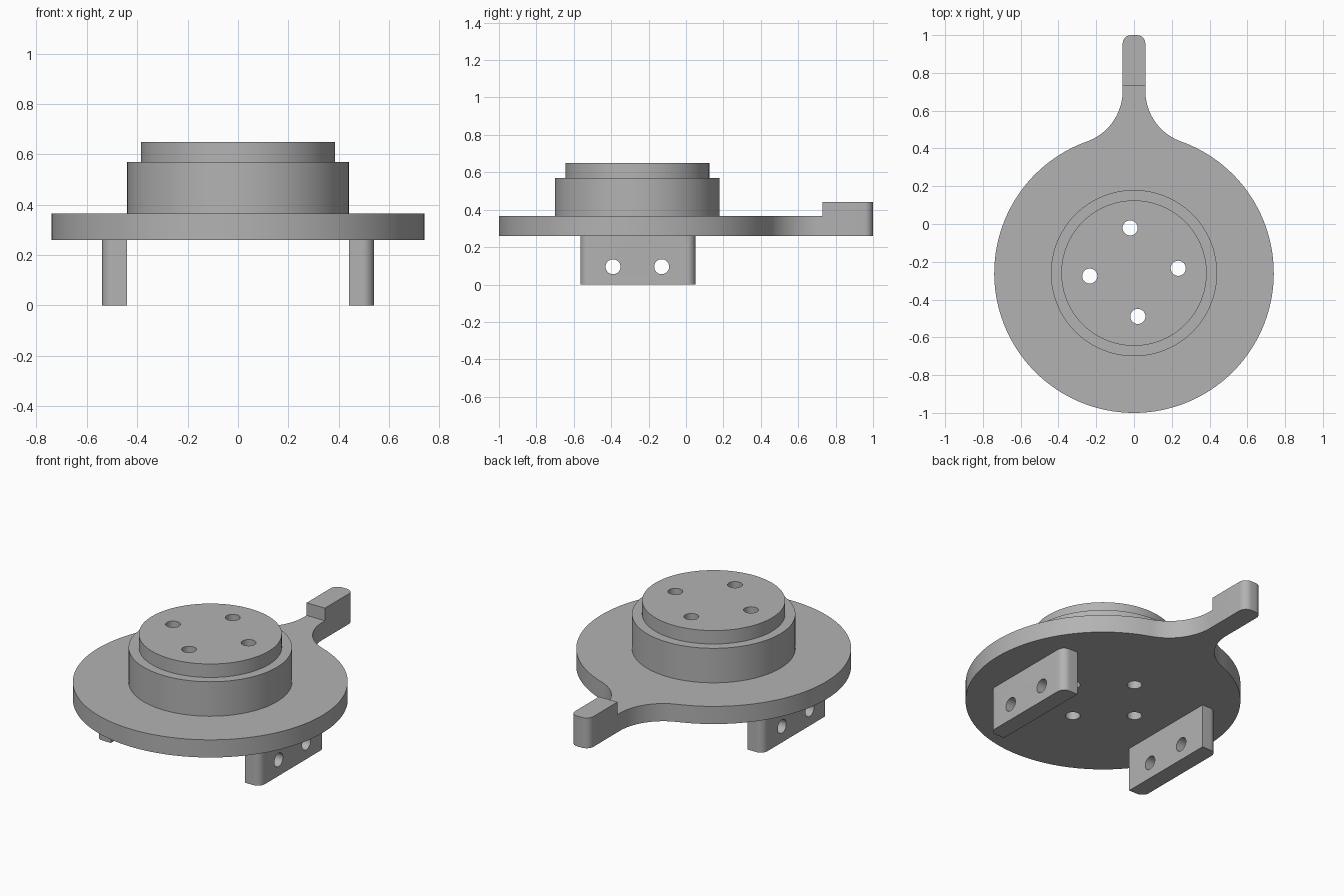
import bpy, bmesh
from math import sin, cos, pi, radians, atan2, sqrt
from mathutils import Matrix

if "Cube" in bpy.data.objects:
    bpy.data.objects.remove(bpy.data.objects["Cube"])

grey = bpy.data.materials.new("mid_grey")
grey.use_nodes = True
COLOUR = (0.45, 0.45, 0.45, 1)
grey.diffuse_color = COLOUR
grey.node_tree.nodes["Principled BSDF"].inputs["Base Color"].default_value = COLOUR

CY = -0.26          # centre of the disc in y
R = 0.74            # disc radius
Z0, Z1 = 0.26, 0.365  # plate bottom and top


def finish(name, bm):
    bmesh.ops.recalc_face_normals(bm, faces=bm.faces)
    mesh = bpy.data.meshes.new(name)
    bm.to_mesh(mesh)
    bm.free()
    mesh.materials.append(grey)
    ob = bpy.data.objects.new(name, mesh)
    bpy.context.collection.objects.link(ob)
    return ob


def prism(name, outline, z0, z1):
    bm = bmesh.new()
    face = bm.faces.new([bm.verts.new((x, y, z0)) for x, y in outline])
    new = bmesh.ops.extrude_face_region(bm, geom=[face])["geom"]
    top = [v for v in new if isinstance(v, bmesh.types.BMVert)]
    bmesh.ops.translate(bm, verts=top, vec=(0, 0, z1 - z0))
    return finish(name, bm)


def arc(cx, cy, r, a0, a1, n):
    return [(cx + r * cos(a0 + (a1 - a0) * i / n), cy + r * sin(a0 + (a1 - a0) * i / n))
            for i in range(n + 1)]


def drill(name, places, axis, length):
    bm = bmesh.new()
    for p in places:
        m = Matrix.Translation(p)
        if axis == "X":
            m = m @ Matrix.Rotation(pi / 2, 4, "Y")
        bmesh.ops.create_cone(bm, cap_ends=True, segments=32, radius1=0.04,
                              radius2=0.04, depth=length, matrix=m)
    ob = finish(name, bm)
    ob.hide_render = True
    return ob


def boolean(ob, other, operation):
    mod = ob.modifiers.new("boolean", "BOOLEAN")
    mod.operation, mod.solver, mod.object = operation, "EXACT", other
    bpy.context.view_layer.objects.active = ob
    bpy.ops.object.modifier_apply(modifier=mod.name)


# Plate outline: disc, concave fillets and a rounded lever
HALF, FIL, TIP = 0.06, 0.285, 0.045
fx = HALF + FIL
fy = CY + sqrt((R + FIL) ** 2 - fx ** 2)
touch = atan2(fy - CY, fx)
tip = arc(HALF - TIP, 1 - TIP, TIP, 0, pi / 2, 8)
right = (arc(0, CY, R, -pi / 2, touch, 72)
         + arc(fx, fy, FIL, touch - pi, -pi, 24)[1:] + tip)
left = [(-x, y) for x, y in reversed(right)]
plate = prism("base_plate", right + left[:-1], Z0, Z1)

# Raised thumb block at the end of the lever
block = [(HALF, 0.73)] + tip + [(-x, y) for x, y in reversed(tip)] + [(-HALF, 0.73)]
thumb = prism("thumb_block", block, Z1, 0.44)
boolean(plate, thumb, "UNION")
bpy.data.objects.remove(thumb)

# Stepped round hub, turned from a profile
bm = bmesh.new()
rings = [[bm.verts.new((x, y, z)) for x, y in arc(0, CY, r, 0, 2 * pi, 96)[:-1]]
         for r, z in ((0.44, Z1), (0.44, 0.57), (0.385, 0.57), (0.385, 0.65))]
for a, b in zip(rings, rings[1:]):
    for i in range(len(a)):
        bm.faces.new((a[i - 1], a[i], b[i], b[i - 1]))
bm.faces.new(rings[0])
bm.faces.new(rings[-1])
hub = finish("hub", bm)

# Two legs with rounded outer corners
legs = []
Y0, Y1, XI, XO, C = -0.565, 0.05, 0.44, 0.54, 0.045
for side, name in ((1, "left_leg"), (-1, "right_leg")):
    pts = ([(XI, Y0)] + arc(XO - C, Y0 + C, C, -pi / 2, 0, 10)
           + arc(XO - C, Y1 - C, C, 0, pi / 2, 10) + [(XI, Y1)])
    legs.append(prism(name, [(side * x, y) for x, y in pts], 0, Z0))

# Bolt holes through hub and plate, cross holes through the legs
turns = [radians(5 + 90 * k) for k in range(4)]
bolts = drill("bolt_cutter", [(0.235 * cos(t), CY + 0.005 + 0.235 * sin(t), 0.5)
                              for t in turns], "Z", 1)
cross = drill("cross_cutter", [(0, y, 0.095) for y in (-0.39, -0.13)], "X", 2)
for ob, cutter in ((plate, bolts), (hub, bolts), (legs[0], cross), (legs[1], cross)):
    boolean(ob, cutter, "DIFFERENCE")
for cutter in (bolts, cross):
    bpy.data.objects.remove(cutter)

# Smooth the curved walls, keep edges sharp
for ob in [plate, hub] + legs:
    bpy.ops.object.select_all(action="DESELECT")
    ob.select_set(True)
    bpy.context.view_layer.objects.active = ob
    bpy.ops.object.shade_smooth_by_angle(angle=radians(30))
